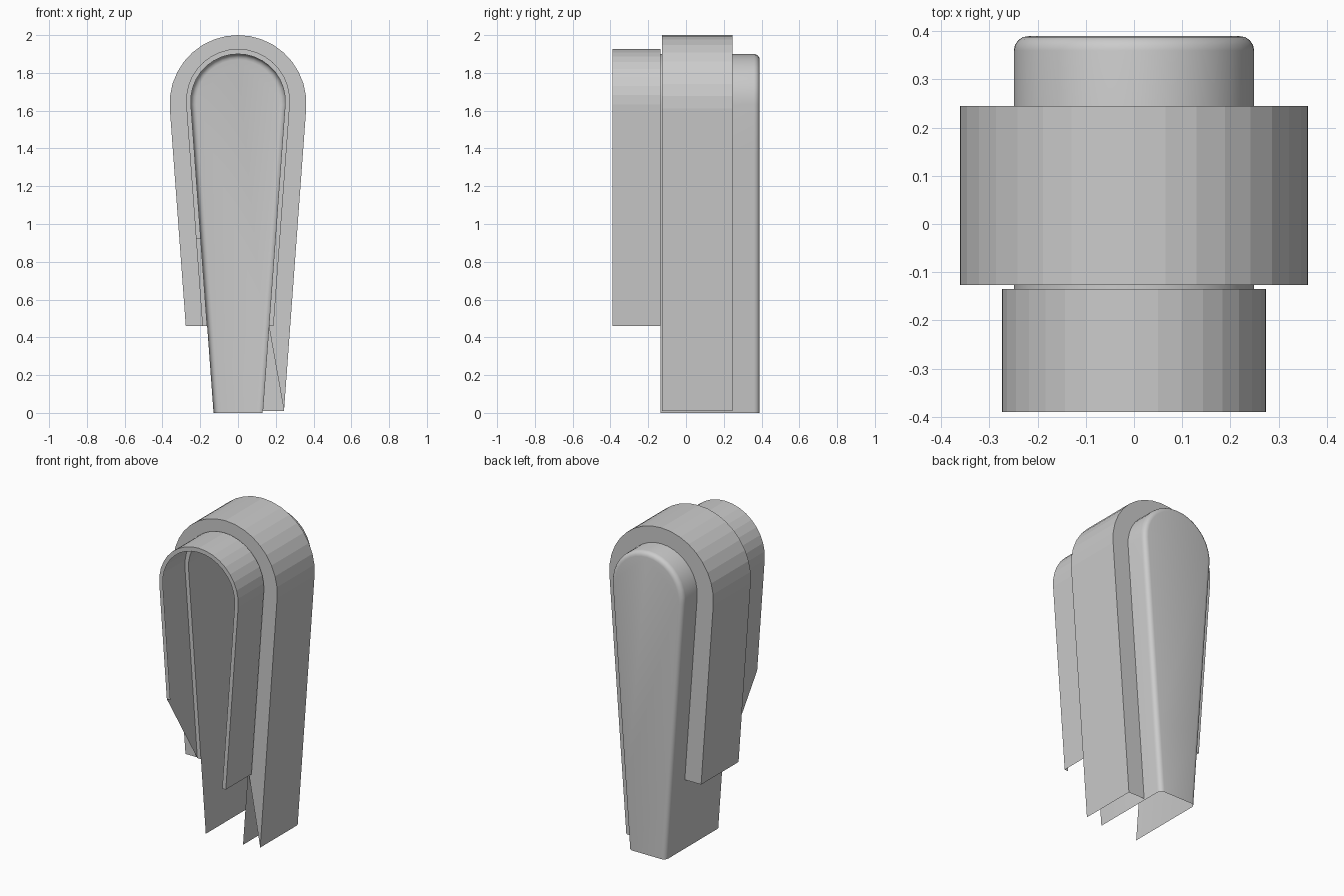
import bpy, bmesh, math

if "Cube" in bpy.data.objects:
    bpy.data.objects.remove(bpy.data.objects["Cube"])

TAPER = math.radians(4.2)   # lean of the straight legs
ARC = 18                    # facets around the rounded top


def profile(r, centre, y, foot=0.0):
    """Teardrop arch from the left foot over the top to the right foot."""
    zt = centre - r * math.sin(TAPER)
    legs = [(r * math.cos(TAPER) - (zt - z) * math.tan(TAPER), z)
            for z in (foot, 0.46, 0.92, 1.37)]
    pts = [(-x, z) for x, z in legs]
    for i in range(ARC + 1):
        a = math.pi + TAPER - (math.pi + 2 * TAPER) * i / ARC
        pts.append((r * math.cos(a), centre + r * math.sin(a)))
    pts += reversed(legs)
    return [(x, y, z) for x, z in pts]


N = ARC + 9      # points per arch
LAST = N - 2     # index of the right foot segment


def build(name, rings, first=0, end=LAST, cap=False, cuts=(), smooth=False):
    """Bridge successive arches; cuts maps (ring, segment) to a missing corner."""
    cuts = dict(cuts)
    bm = bmesh.new()
    vs = [[bm.verts.new(p) for p in ring] for ring in rings]
    for k in range(len(vs) - 1):
        a, b = vs[k], vs[k + 1]
        for i in range(first, end + 1):
            quad = [a[i], b[i], b[i + 1], a[i + 1]]
            if (k, i) in cuts:
                quad.pop(cuts[(k, i)])
            bm.faces.new(quad)
    if cap:
        bm.faces.new(vs[-1])
    bmesh.ops.delete(bm, geom=[v for v in bm.verts if not v.link_faces],
                     context='VERTS')
    bmesh.ops.recalc_face_normals(bm, faces=bm.faces)
    mesh = bpy.data.meshes.new(name)
    bm.to_mesh(mesh)
    bm.free()
    ob = bpy.data.objects.new(name, mesh)
    bpy.context.collection.objects.link(ob)
    if smooth:
        bpy.ops.object.select_all(action='DESELECT')
        ob.select_set(True)
        bpy.context.view_layer.objects.active = ob
        bpy.ops.object.shade_smooth_by_angle(angle=math.radians(30))
    return ob


# Inner shell with a rounded closed back and open front
shell = [profile(0.25, 1.65, -0.135), profile(0.25, 1.65, 0.36)]
for step in range(1, 5):
    t = math.radians(90 * step / 4)
    shell.append(profile(0.25 - 0.03 * (1 - math.cos(t)), 1.65,
                         0.36 + 0.03 * math.sin(t)))
build("inner_shell", shell, cap=True, smooth=True)

# Wide middle band: side ring, outer wall, side ring; left leg stops short
build("middle_band", [
    profile(0.25, 1.65, -0.127, 0.01),
    profile(0.362, 1.638, -0.127, 0.01),
    profile(0.362, 1.638, 0.245, 0.01),
    profile(0.25, 1.65, 0.245, 0.01),
], first=1, cuts={(0, LAST): 3})

# Front band: lip, outer wall, step back to the shell; left leg cut on a slant
build("front_lip", [profile(0.25, 1.65, -0.39), profile(0.275, 1.652, -0.39)],
      first=2, end=LAST - 1)
build("front_band", [
    profile(0.275, 1.652, -0.39),
    profile(0.275, 1.652, -0.135),
    profile(0.25, 1.65, -0.135),
], first=1, end=LAST - 1, cuts={(0, 1): 0})
